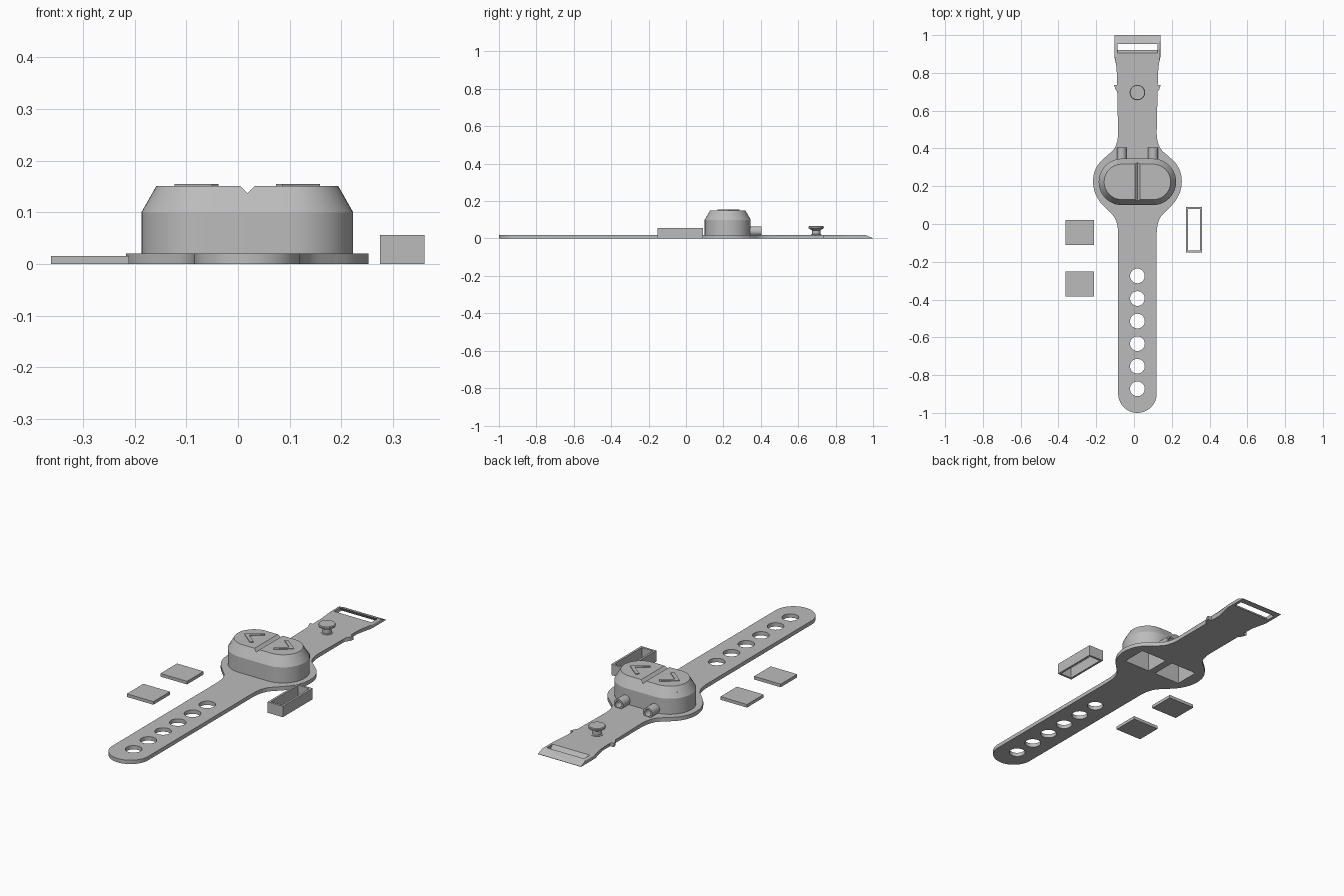
import bpy, bmesh, math
from mathutils import Matrix

if "Cube" in bpy.data.objects:
    bpy.data.objects.remove(bpy.data.objects["Cube"])

CX, CY = 0.018, 0.223          # strap centre line, case centre

grey = bpy.data.materials.new("plain grey")
grey.diffuse_color = (0.5, 0.5, 0.5, 1)
grey.use_nodes = True
grey.node_tree.nodes["Principled BSDF"].inputs["Base Color"].default_value = grey.diffuse_color


def make(name, bm):
    bmesh.ops.recalc_face_normals(bm, faces=bm.faces)
    me = bpy.data.meshes.new(name)
    bm.to_mesh(me)
    bm.free()
    me.materials.append(grey)
    ob = bpy.data.objects.new(name, me)
    bpy.context.collection.objects.link(ob)
    return ob


def loft(name, rings, bevel=0):
    """Skin a stack of equal-length rings and cap both ends."""
    bm = bmesh.new()
    vs = [[bm.verts.new(p) for p in r] for r in rings]
    n = len(rings[0])
    for a, b in zip(vs, vs[1:]):
        for i in range(n):
            bm.faces.new((a[i], a[(i + 1) % n], b[(i + 1) % n], b[i]))
    bm.faces.new(vs[0])
    top = bm.faces.new(vs[-1])
    if bevel:
        bmesh.ops.bevel(bm, geom=list(top.edges), offset=bevel, segments=4,
                        profile=0.5, affect='EDGES', clamp_overlap=True)
    return make(name, bm)


def prism(name, pts, z0, z1, bevel=0):
    return loft(name, [[(x, y, z) for x, y in pts] for z in (z0, z1)], bevel)


def box(name, x0, x1, y0, y1, z0, z1):
    return prism(name, [(x0, y0), (x1, y0), (x1, y1), (x0, y1)], z0, z1)


def circle(r, x, y, n=32):
    return [(x + r * math.cos(2 * math.pi * i / n),
             y + r * math.sin(2 * math.pi * i / n)) for i in range(n)]


def side_prism(name, yz, x0, x1):
    return loft(name, [[(x, y, z) for y, z in yz] for x in (x0, x1)])


def activate(ob):
    bpy.ops.object.select_all(action='DESELECT')
    ob.select_set(True)
    bpy.context.view_layer.objects.active = ob


def cut(ob, cutters):
    for c in cutters:
        activate(ob)
        m = ob.modifiers.new("cut", 'BOOLEAN')
        m.operation, m.solver, m.object = 'DIFFERENCE', 'EXACT', c
        bpy.ops.object.modifier_apply(modifier=m.name)
        bpy.data.objects.remove(c)


def smooth(ob):
    activate(ob)
    bpy.ops.object.shade_smooth_by_angle(angle=math.radians(25))


def pockets():
    return [box("pocket_cutter", CX + s * 0.095 - 0.075, CX + s * 0.095 + 0.075,
                CY - 0.065, CY + 0.065, -0.05, 0.125) for s in (-1, 1)]


def spline(p, steps=4):
    out = []
    for i in range(1, len(p) - 2):
        for k in range(steps):
            t = k / steps
            out.append(tuple(0.5 * (2 * b + (c - a) * t + (2 * a - 5 * b + 4 * c - d) * t * t
                                    + (3 * b - a - 3 * c + d) * t ** 3)
                             for a, b, c, d in zip(*p[i - 1:i + 3])))
    return out


# strap: round tip, swelling under the case, wide buckle end
tip = [(0.102 * math.sin(a), -0.898 - 0.102 * math.cos(a))
       for a in [math.pi / 2 * (i + 0.5) / 12 for i in range(12)]]
swell = spline([(0.102, -0.12), (0.102, -0.05), (0.108, 0.0), (0.125, 0.04),
                (0.163, 0.08), (0.2, 0.12), (0.226, 0.17), (0.235, 0.225),
                (0.226, 0.28), (0.2, 0.325), (0.163, 0.36), (0.125, 0.395),
                (0.108, 0.435), (0.102, 0.48), (0.102, 0.55)])
half = tip + swell + [(0.102, 0.48), (0.102, 0.80), (0.122, 0.885), (0.122, 1.0)]
outline = [(CX + x, y) for x, y in half] + [(CX - x, y) for x, y in reversed(half)]
strap = prism("strap", outline, 0, 0.02, 0.007)

cutters = [prism("hole_cutter", circle(0.039, CX, -0.275 - 0.1195 * i), -0.05, 0.05)
           for i in range(6)]
cutters.append(side_prism("slot_cutter", [(0.935, -0.02), (0.982, -0.02),
                                          (0.937, 0.04), (0.890, 0.04)],
                          CX - 0.106, CX + 0.106))
cutters.append(side_prism("end_cutter", [(0.91, 0.04), (1.05, 0.04), (1.05, -0.0195)],
                          CX - 0.3, CX + 0.3))
cut(strap, cutters + pockets())
smooth(strap)


# case: capsule plan, upright wall and sloped shoulder
def capsule(r, z, h=0.082, n=24):
    pts = []
    for s in (1, -1):
        for i in range(n + 1):
            a = -math.pi / 2 + math.pi * i / n
            pts.append((CX + s * (h + r * math.cos(a)), CY + s * r * math.sin(a), z))
    return pts


case = loft("case", [capsule(0.123, 0.012), capsule(0.123, 0.10), capsule(0.094, 0.151)])
groove = loft("groove_cutter", [[(CX - 0.03, y, 0.167), (CX + 0.03, y, 0.167), (CX, y, 0.137)]
                                for y in (CY - 0.3, CY + 0.3)])
cut(case, [groove] + pockets())
smooth(case)

# raised arrow marks on the two buttons
for s, side in ((-1, "left"), (1, "right")):
    pts = [(0.141, 0), (0.068, 0.059), (0.056, 0.046), (0.113, 0),
           (0.056, -0.046), (0.068, -0.059)]
    prism(side + "_arrow", [(CX + s * x, CY + 0.004 + y) for x, y in pts], 0.147, 0.155)

    # hollow tubes behind the case
    x = CX + s * 0.083
    tube = loft(side + "_tube", [[(px, y, pz) for px, pz in circle(0.026, x, 0.039, 24)]
                                 for y in (0.325, 0.404)])
    cut(tube, [loft("bore_cutter", [[(px, y, pz) for px, pz in circle(0.017, x, 0.039, 24)]
                                    for y in (0.35, 0.45)])])
    smooth(tube)

    # small barbs on the strap edges
    barb = [(0.095, 0.735), (0.123, 0.735), (0.117, 0.715), (0.102, 0.692), (0.095, 0.692)]
    prism(side + "_barb", [(CX + s * x, y) for x, y in barb], 0.0, 0.02)

# mushroom stud
profile = [(0.028, 0.012), (0.028, 0.022), (0.022, 0.024), (0.022, 0.044),
           (0.040, 0.054), (0.041, 0.062), (0.038, 0.066)]
stud = loft("stud", [[(x, y, z) for x, y in circle(r, CX, 0.696)] for r, z in profile])
smooth(stud)

# loose battery covers
for name, y in (("rear_cover", -0.045), ("front_cover", -0.318)):
    box(name, -0.362, -0.211, y - 0.067, y + 0.067, 0, 0.016)

# loose strap keeper, open through the middle
keeper = box("keeper_loop", 0.275, 0.361, -0.152, 0.09, 0, 0.056)
cut(keeper, [box("keeper_cutter", 0.286, 0.350, -0.141, 0.079, -0.1, 0.1)])
